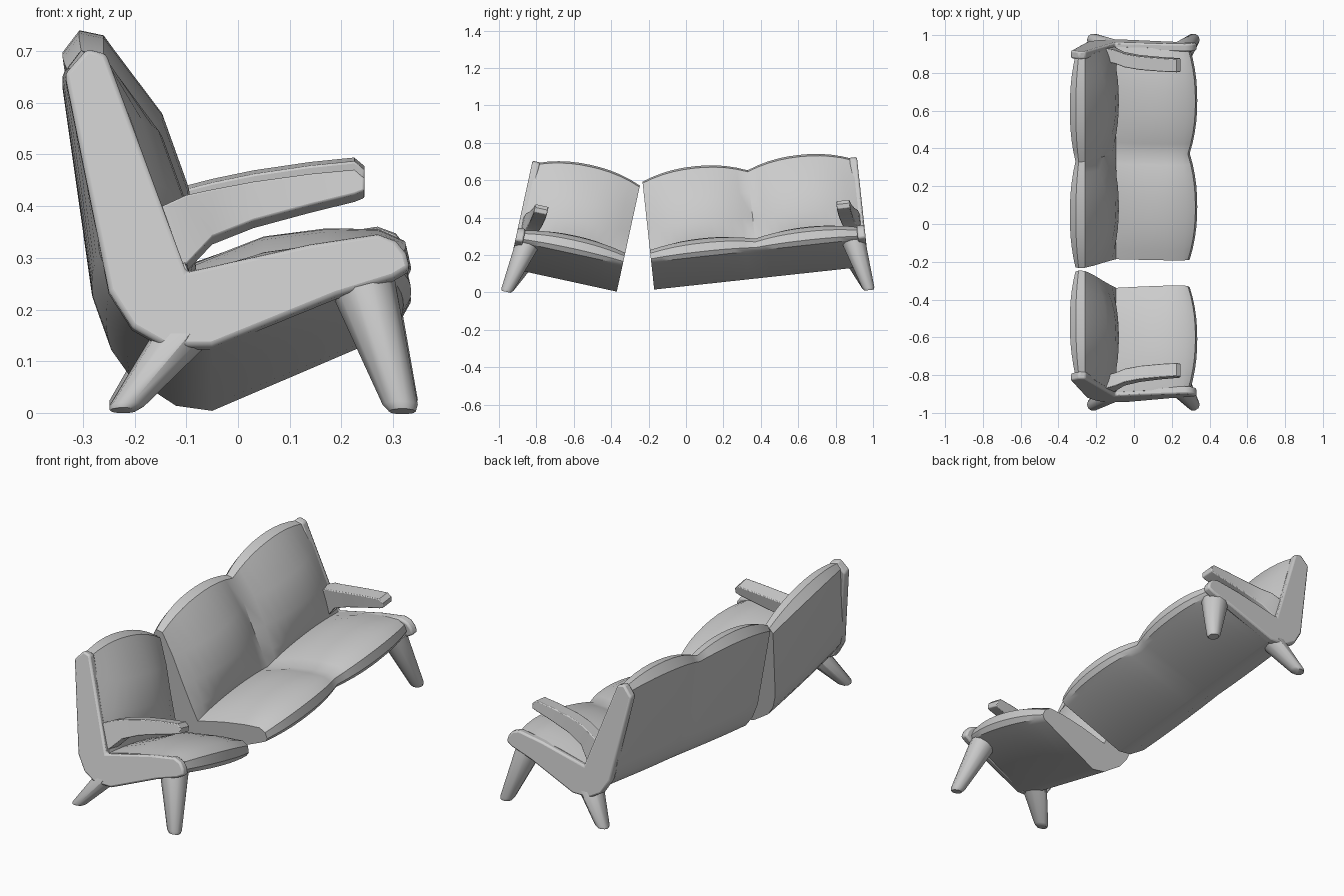
import bpy, bmesh
from math import sin, cos, pi, radians

if "Cube" in bpy.data.objects:
    bpy.data.objects.remove(bpy.data.objects["Cube"])

CUSHION = 0.565   # width of one seat cushion


def make_mapper(y0, z0, angle, side):
    """Local (x, along, up) -> world, for a tilted half of the broken sofa."""
    s, c = sin(radians(angle)), cos(radians(angle))
    return lambda x, u, w: (x, y0 + side * (u * c - w * s), z0 + u * s + w * c)


def loft(name, rings, bevel=0, angle=35):
    """Skin closed rings of points and cap both ends."""
    bm = bmesh.new()
    vs = [[bm.verts.new(p) for p in r] for r in rings]
    n = len(vs[0])
    for a, b in zip(vs, vs[1:]):
        for i in range(n):
            j = (i + 1) % n
            bm.faces.new((a[i], a[j], b[j], b[i]))
    bm.faces.new(vs[0])
    bm.faces.new(vs[-1])
    bmesh.ops.recalc_face_normals(bm, faces=bm.faces)
    me = bpy.data.meshes.new(name)
    bm.to_mesh(me)
    bm.free()
    ob = bpy.data.objects.new(name, me)
    bpy.context.collection.objects.link(ob)
    if bevel:
        m = ob.modifiers.new("bevel", 'BEVEL')
        m.width, m.segments, m.limit_method = bevel, 2, 'ANGLE'
        m.angle_limit = radians(50)
    bpy.ops.object.select_all(action='DESELECT')
    ob.select_set(True)
    bpy.context.view_layer.objects.active = ob
    bpy.ops.object.shade_smooth_by_angle(angle=radians(angle))
    return ob


# L-shaped upholstery section: x, up, and how far each point puffs out
BODY = [(-.31, .555, -.03, .035), (-.293, .58, -.015, .052), (-.26, .572, .0, .05),
        (-.21, .46, .065, .01), (-.165, .33, .07, 0), (-.12, .21, .04, 0),
        (-.095, .15, 0, .02), (.05, .185, 0, .045), (.17, .205, 0, .04),
        (.255, .212, .02, .03), (.285, .195, .04, .025), (.295, .165, .04, .01),
        (.285, .148, .035, 0), (.265, .138, .03, 0), (-.05, 0, 0, 0),
        (-.12, .01, 0, 0), (-.21, .07, -.005, 0), (-.245, .12, -.01, 0),
        (-.268, .19, -.015, 0)]

# End panel outline
PANEL = [(-.335, .54), (-.292, .59), (-.255, .58), (-.1, .148), (.14, .203), (.27, .223),
         (.305, .21), (.325, .185), (.333, .155), (.3, .135), (.19, .1), (-.05, 0),
         (-.14, 0), (-.205, .038), (-.25, .11)]

# Armrest path: x, top, bottom, inward shift
ARM = [(-.17, .27, .16, -.01), (-.1, .305, .167, 0), (-.05, .32, .225, .018),
       (.03, .338, .26, .03), (.14, .355, .292, .037), (.225, .364, .314, .04),
       (.245, .347, .322, .04)]


def build_half(tag, cushions, P):
    end = cushions * CUSHION
    # cushioned seat and back
    steps = 10
    rings = []
    for k in range(cushions * steps + 1):
        t = (k % steps) / steps
        b = 1 - abs(2 * t - 1) ** 2.2
        rings.append([P(x + dx * b, k * CUSHION / steps, w + dw * b)
                      for x, w, dx, dw in BODY])
    loft(tag + "_seat_and_back", rings)

    # side panel
    loft(tag + "_end_panel", [[P(x, end + u, w) for x, w in PANEL]
                              for u in (-.018, .024)], bevel=.009)

    # armrest
    loft(tag + "_armrest", [[P(x, end - d, top), P(x, end - d, low),
                             P(x, end - d - .072, low), P(x, end - d - .072, top)]
                            for x, top, low, d in ARM], bevel=.004)

    # tapered splayed legs
    for name, top, tip in (("front_leg", (.235, -.045, .15), (.318, .012, -.127)),
                           ("back_leg", (-.085, -.045, .06), (-.222, .012, -.125))):
        rings = []
        for f, r in ((0, .068), (.95, .034), (1, .026)):
            c = [a + (b - a) * f for a, b in zip(top, tip)]
            rings.append([P(c[0] + r * cos(i * pi / 5), end + c[1] + r * sin(i * pi / 5), c[2])
                          for i in range(10)])
        loft(tag + "_" + name, rings, angle=40)


# the two sagging halves of the broken sofa
build_half("long_half", 2, make_mapper(-.17, .015, 6.2, 1))
build_half("short_half", 1, make_mapper(-.37, .004, 12.3, -1))
